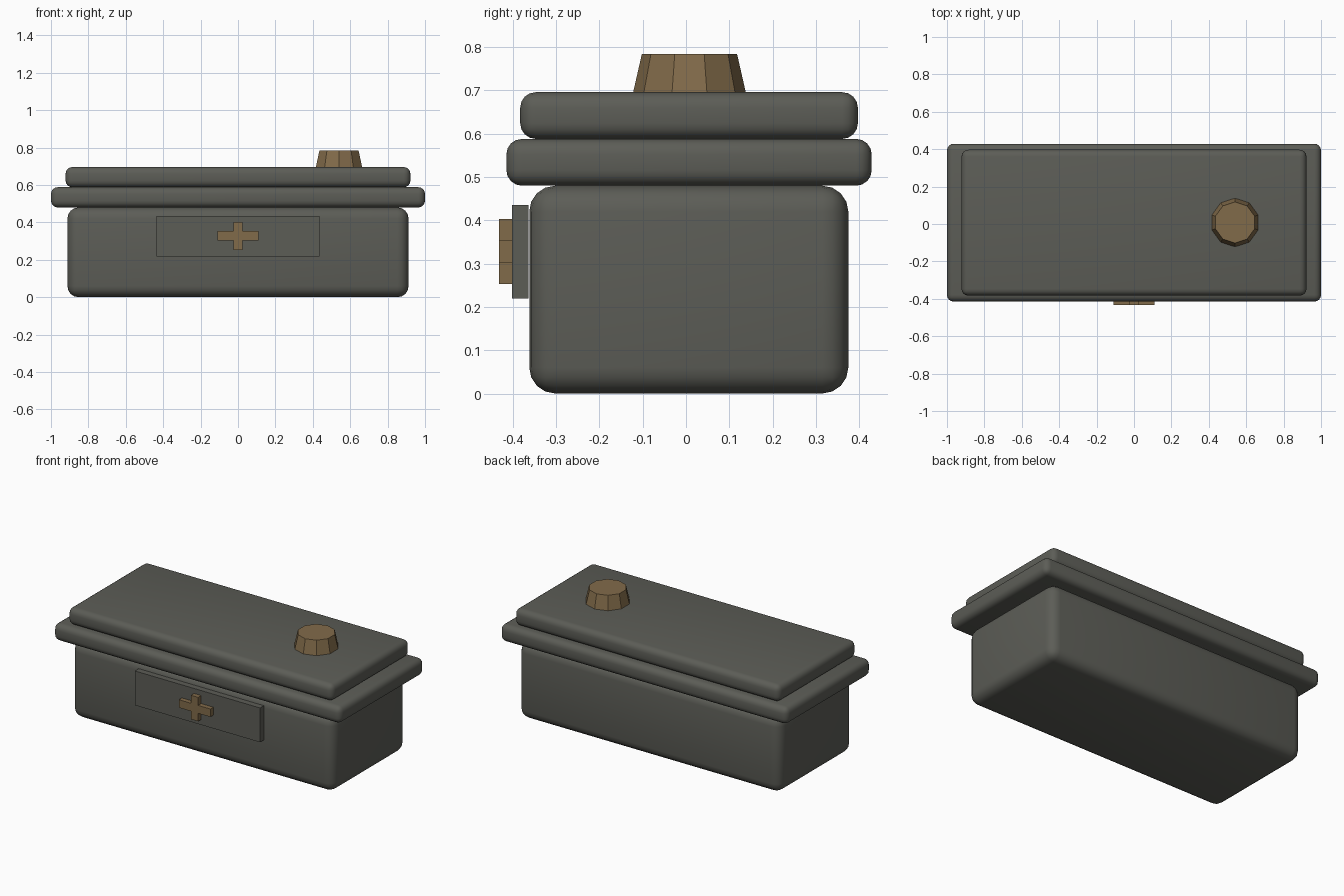
import bpy, bmesh
from mathutils import Matrix

if "Cube" in bpy.data.objects:
    bpy.data.objects.remove(bpy.data.objects["Cube"])


def material(name, rgb):
    m = bpy.data.materials.new(name)
    m.diffuse_color = (*rgb, 1)
    m.use_nodes = True
    m.node_tree.nodes["Principled BSDF"].inputs["Base Color"].default_value = m.diffuse_color
    return m


GREY = material("dark grey", (0.107, 0.109, 0.094))
BROWN = material("bronze brown", (0.222, 0.147, 0.068))


def finish(name, bm, mat, smooth=False):
    me = bpy.data.meshes.new(name)
    bmesh.ops.recalc_face_normals(bm, faces=bm.faces)
    for f in bm.faces:
        f.smooth = smooth
    bm.to_mesh(me)
    bm.free()
    me.materials.append(mat)
    ob = bpy.data.objects.new(name, me)
    bpy.context.collection.objects.link(ob)
    return ob


def box(name, x, y, z, mat, bevel=0):
    """Box from (min, max) ranges, with optional rounded edges."""
    bm = bmesh.new()
    size = [b - a for a, b in (x, y, z)]
    mid = [(a + b) / 2 for a, b in (x, y, z)]
    bmesh.ops.create_cube(bm, size=1, matrix=Matrix.Translation(mid) @ Matrix.Diagonal((*size, 1)))
    if bevel:
        bmesh.ops.bevel(bm, geom=bm.edges[:], offset=bevel, segments=4,
                        profile=0.5, affect='EDGES')
    return finish(name, bm, mat, bool(bevel))


# Chest and two-step lid
box("chest_body", (-0.912, 0.912), (-0.362, 0.375), (0, 0.48), GREY, 0.06)
box("lid_rim", (-1, 1), (-0.415, 0.429), (0.48, 0.588), GREY, 0.036)
box("lid_top", (-0.922, 0.922), (-0.383, 0.397), (0.588, 0.696), GREY, 0.036)

# Front plaque
box("front_plaque", (-0.437, 0.435), (-0.402, -0.364), (0.219, 0.435), GREY)

# Cross emblem: one extruded outline
h, v, t = 0.11, 0.0755, 0.025
outline = [(-h, -t), (-t, -t), (-t, -v), (t, -v), (t, -t), (h, -t),
           (h, t), (t, t), (t, v), (-t, v), (-t, t), (-h, t)]
bm = bmesh.new()
face = bm.faces.new([bm.verts.new((x, -0.402, 0.328 + z)) for x, z in outline])
ext = bmesh.ops.extrude_face_region(bm, geom=[face], use_keep_orig=True)
bmesh.ops.translate(bm, vec=(0, -0.03, 0),
                    verts=[e for e in ext["geom"] if isinstance(e, bmesh.types.BMVert)])
finish("cross_emblem", bm, BROWN)

# Ten-sided tapered knob
bm = bmesh.new()
bmesh.ops.create_cone(bm, cap_ends=True, segments=10, radius1=0.13, radius2=0.11,
                      depth=0.088, matrix=Matrix.Translation((0.54, 0.008, 0.74)))
finish("lid_knob", bm, BROWN)
